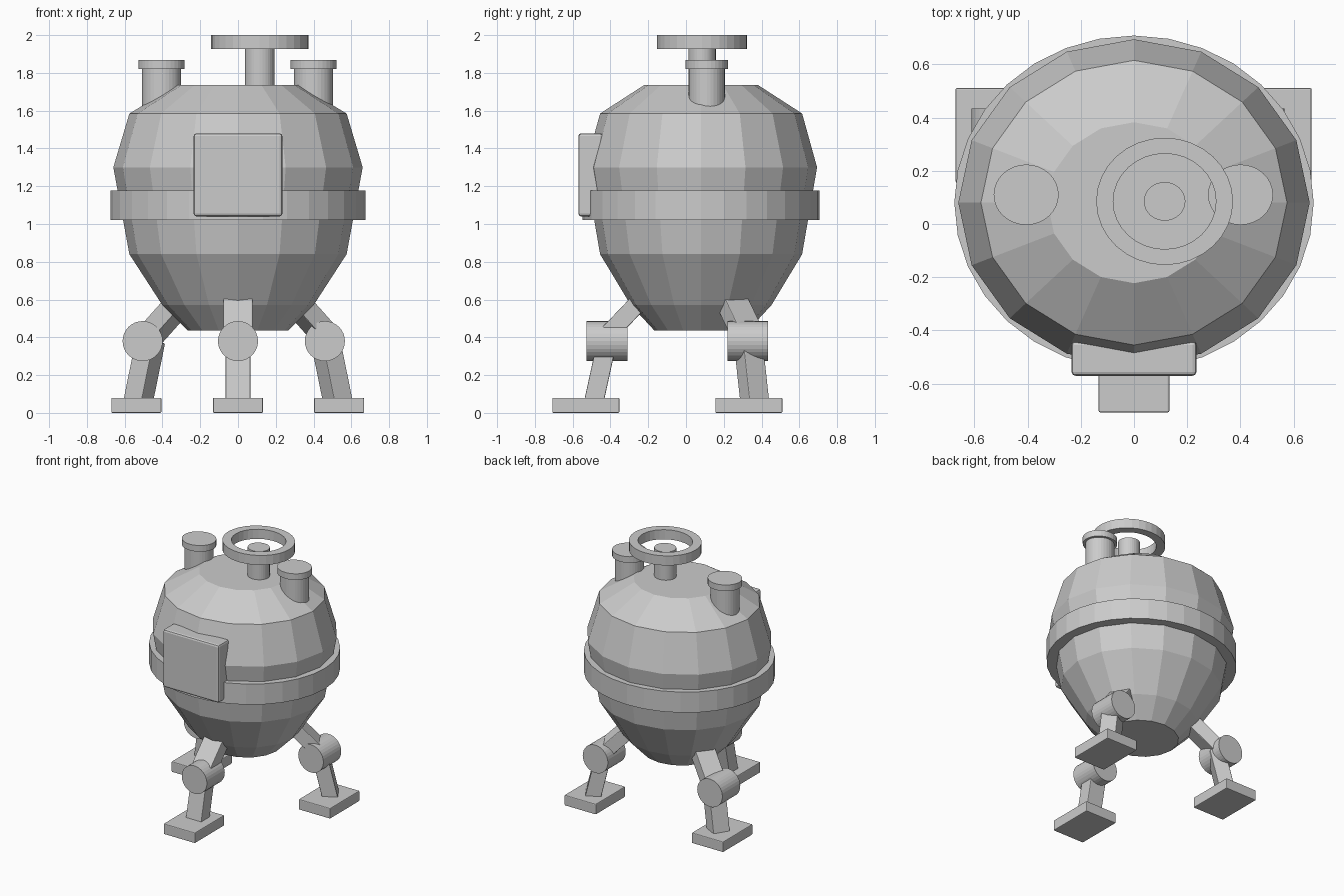
import bpy, bmesh, math
from mathutils import Matrix, Vector

cube = bpy.data.objects.get("Cube")
if cube:
    bpy.data.objects.remove(cube, do_unlink=True)

grey = bpy.data.materials.new("plain_grey")
grey.use_nodes = True
COLOUR = (0.6, 0.6, 0.6, 1)
grey.diffuse_color = COLOUR
grey.node_tree.nodes["Principled BSDF"].inputs["Base Color"].default_value = COLOUR

SQUASH = 0.93   # the vessel is slightly narrower front to back
CY = 0.08       # centre line of the vessel in y


def finish(name, bm, bevel=0):
    bmesh.ops.recalc_face_normals(bm, faces=bm.faces)
    mesh = bpy.data.meshes.new(name)
    bm.to_mesh(mesh)
    bm.free()
    mesh.materials.append(grey)
    ob = bpy.data.objects.new(name, mesh)
    bpy.context.collection.objects.link(ob)
    if bevel:
        mod = ob.modifiers.new("bevel", "BEVEL")
        mod.width = bevel
        mod.segments = 2
    return ob


def lathe(name, profile, x, y, sides, closed=False):
    """Revolve (radius, z) points about a vertical axis; cap the ends unless closed."""
    bm = bmesh.new()
    rings = []
    for r, z in profile:
        angles = [math.tau * i / sides for i in range(sides)]
        rings.append([bm.verts.new((x + r * math.cos(a), y + SQUASH * r * math.sin(a), z))
                      for a in angles])
    pairs = list(zip(rings, rings[1:]))
    if closed:
        pairs.append((rings[-1], rings[0]))
    else:
        bm.faces.new(rings[0])
        bm.faces.new(rings[-1])
    for low, high in pairs:
        for i in range(sides):
            j = (i + 1) % sides
            bm.faces.new((low[i], low[j], high[j], high[i]))
    return finish(name, bm)


def box(name, centre, size, bevel):
    bm = bmesh.new()
    bmesh.ops.create_cube(bm, size=1, matrix=Matrix.Translation(centre) @ Matrix.Diagonal((*size, 1)))
    return finish(name, bm, bevel)


def beam(name, angle, start, end, width, depth):
    """Square bar between two (radius, z) points in the vertical plane at the given angle."""
    a = math.radians(angle)
    out, side = Vector((math.cos(a), math.sin(a), 0)), Vector((-math.sin(a), math.cos(a), 0))
    p, q = (out * r + Vector((0, 0, z)) for r, z in (start, end))
    along = (q - p).normalized()
    across = along.cross(side)
    turn = Matrix((side, across, along)).transposed().to_4x4()
    bm = bmesh.new()
    bmesh.ops.create_cube(bm, size=1, matrix=Matrix.Translation((p + q) / 2) @ turn
                          @ Matrix.Diagonal((width, depth, (q - p).length, 1)))
    bmesh.ops.transform(bm, verts=bm.verts,
                        matrix=Matrix.Translation((0, CY, 0)) @ Matrix.Diagonal((1, SQUASH, 1, 1)))
    return finish(name, bm, 0.005)


# Faceted vessel and its belt
lathe("vessel", [(0.265, 0.435), (0.40, 0.57), (0.575, 0.84), (0.66, 1.30),
                 (0.575, 1.585), (0.325, 1.735)], 0, CY, 16)
lathe("belt", [(0.675, 1.02), (0.675, 1.177)], 0, CY, 32)

# Front hatch
box("hatch", (0, -0.505, 1.26), (0.47, 0.13, 0.44), 0.015)

# Wheel on the lid
lathe("wheel_stem", [(0.078, 1.70), (0.078, 1.95)], 0.115, 0.085, 32)
lathe("wheel_rim", [(0.257, 1.927), (0.257, 2.0), (0.193, 2.0), (0.193, 1.927)],
      0.115, 0.085, 32, closed=True)

# Capped pipes
for side, x in (("left", 0.40), ("right", -0.405)):
    lathe(side + "_pipe", [(0.103, 1.55), (0.103, 1.83)], x, 0.11, 32)
    lathe(side + "_pipe_cap", [(0.122, 1.82), (0.122, 1.867)], x, 0.11, 32)

# Three legs: slanted strut, joint drum, shin and foot pad
legs = (("front", -90, (0, -0.418), (0, -0.53)),
        ("back_left", 30, (0.46, 0.327), (0.535, 0.333)),
        ("back_right", 150, (-0.505, 0.327), (-0.538, 0.333)))
for name, angle, joint, foot in legs:
    beam(name + "_strut", angle, (0.556, 0.39), (0.27, 0.668), 0.155, 0.10)
    beam(name + "_shin", angle, (0.615, 0.04), (0.535, 0.38), 0.13, 0.11)
    bm = bmesh.new()
    bmesh.ops.create_cone(bm, cap_ends=True, segments=32, radius1=0.106, radius2=0.106, depth=0.215,
                          matrix=Matrix.Translation((*joint, 0.38)) @ Matrix.Rotation(math.pi / 2, 4, "X"))
    finish(name + "_joint", bm)
    box(name + "_foot", (*foot, 0.04), (0.265, 0.355, 0.08), 0.006)
